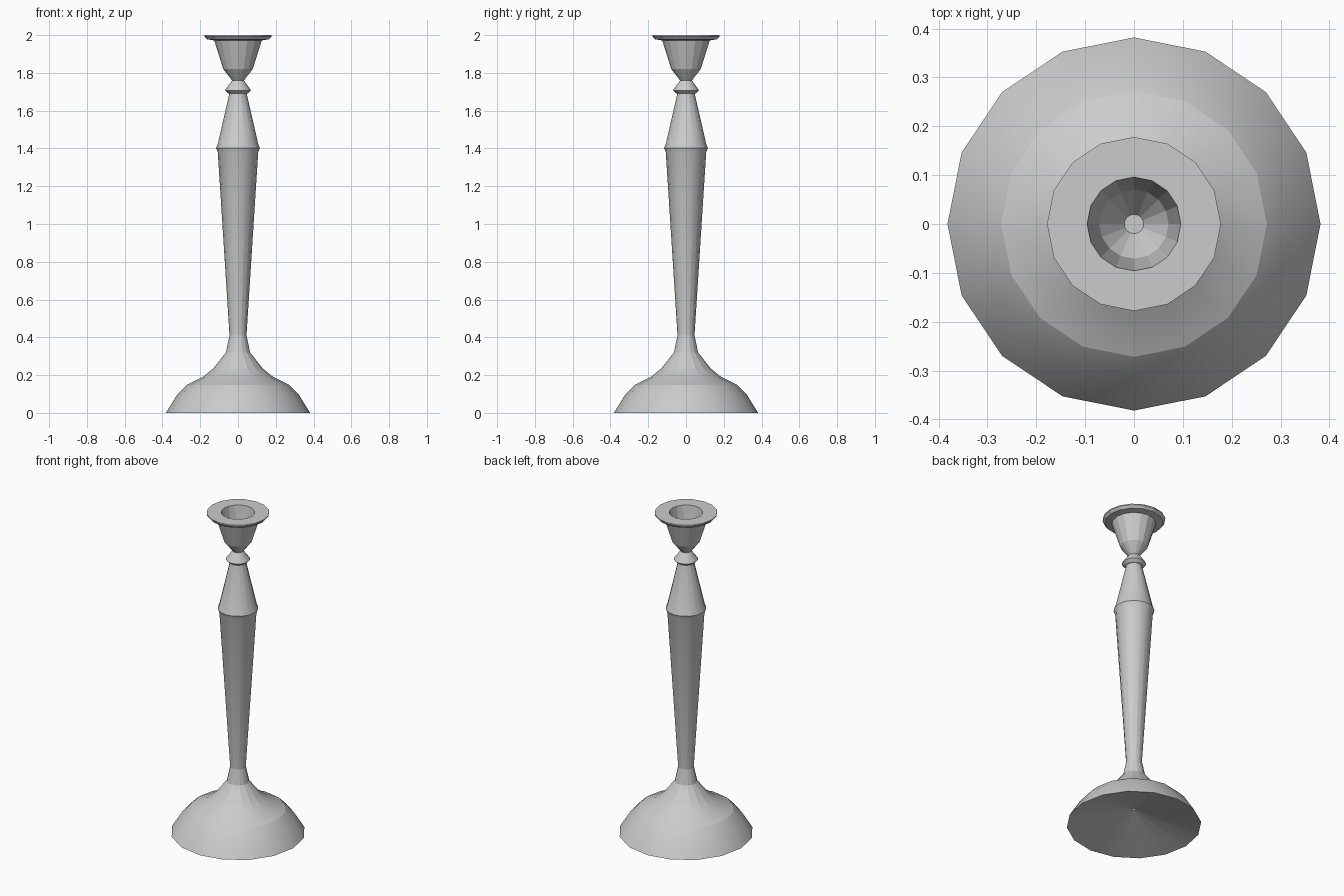
import bpy, bmesh
from math import cos, sin, tau, radians

if "Cube" in bpy.data.objects:
    bpy.data.objects.remove(bpy.data.objects["Cube"])

SIDES = 16


def lathe(name, profile, angle, cap_end=False):
    """Spin a (radius, height) profile around z."""
    bm = bmesh.new()
    rings = [[bm.verts.new((r * cos(tau * i / SIDES), r * sin(tau * i / SIDES), z))
              for i in range(SIDES)] for r, z in profile]
    for a, b in zip(rings, rings[1:]):
        for i in range(SIDES):
            j = (i + 1) % SIDES
            bm.faces.new((a[i], a[j], b[j], b[i]))
    if cap_end:
        bm.faces.new(rings[-1])
    mesh = bpy.data.meshes.new(name)
    bm.to_mesh(mesh)
    bm.free()
    obj = bpy.data.objects.new(name, mesh)
    bpy.context.collection.objects.link(obj)
    bpy.ops.object.select_all(action='DESELECT')
    obj.select_set(True)
    bpy.context.view_layer.objects.active = obj
    bpy.ops.object.shade_smooth_by_angle(angle=radians(angle))
    return obj


# Smooth domed foot with a shallow dished underside
lathe("foot", [(0.01, 0.10), (0.382, 0), (0.32, 0.10), (0.272, 0.148)], 25)

# Faceted flare up to the stem
lathe("flare", [(0.272, 0.148), (0.184, 0.192), (0.131, 0.235),
                (0.064, 0.32), (0.045, 0.41)], 14)

# Tapered stem with a thin rounded collar
lathe("stem", [(0.045, 0.41), (0.107, 1.38), (0.116, 1.402),
               (0.108, 1.42), (0.046, 1.69)], 21)

# Ring knop under the cup
lathe("knop", [(0.046, 1.69), (0.053, 1.692), (0.069, 1.707), (0.066, 1.713),
               (0.031, 1.76)], 21)

# Cup with wide drip rim and hollow socket
lathe("candle_cup", [(0.031, 1.76), (0.078, 1.82), (0.126, 1.972), (0.165, 1.978),
                     (0.178, 1.993), (0.178, 2.0), (0.096, 2.0),
                     (0.071, 1.82), (0.02, 1.75)], 10, cap_end=True)
